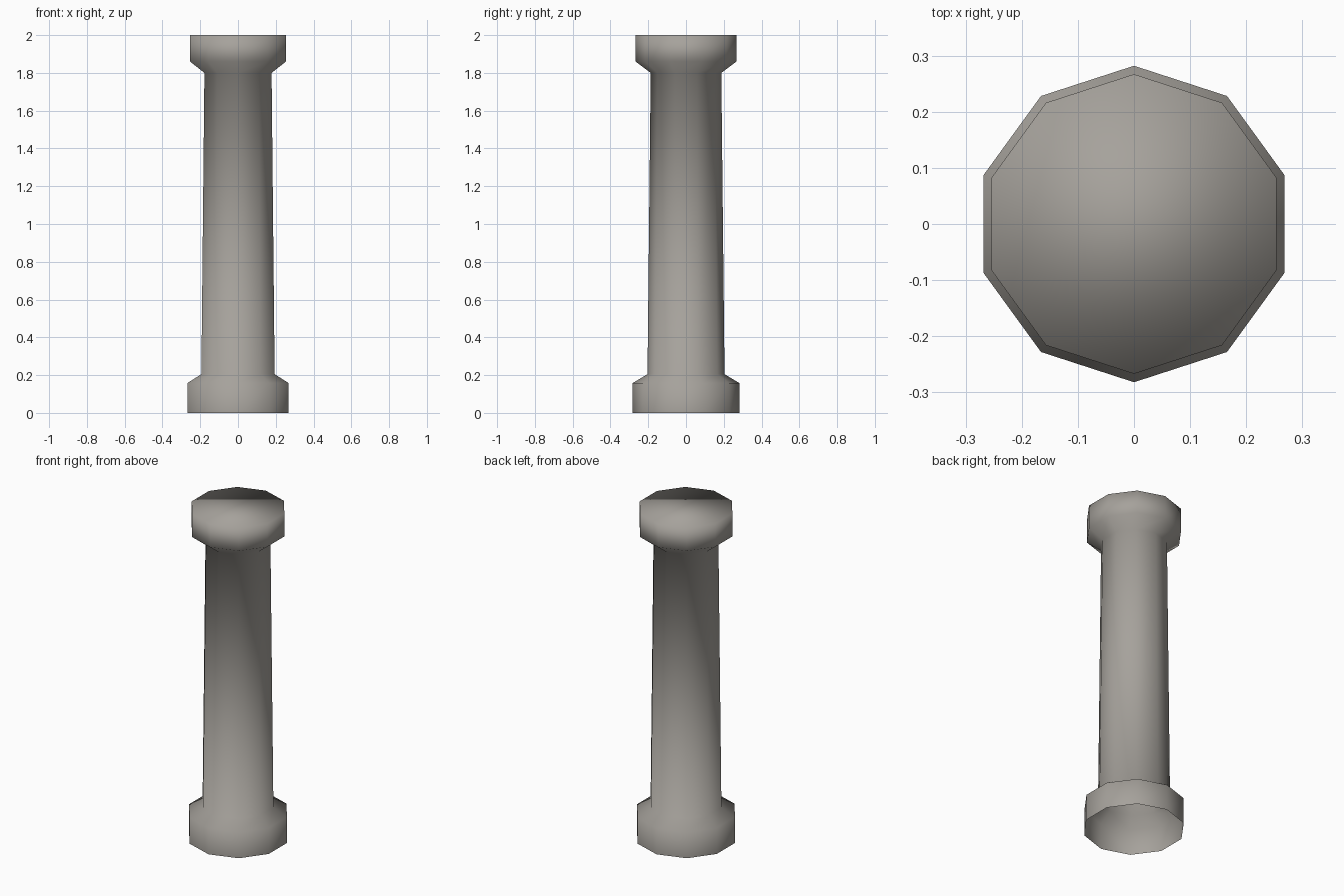
import bpy, bmesh
from math import pi, sin, cos

cube = bpy.data.objects.get("Cube")
if cube:
    bpy.data.objects.remove(cube, do_unlink=True)

SIDES = 10
# Radius and height: base, tapered shaft, flared capital
PROFILE = [(0.282, 0.0), (0.282, 0.158), (0.204, 0.205),
           (0.187, 1.80), (0.267, 1.86), (0.267, 2.0)]

stone = bpy.data.materials.new("grey stone")
stone.use_nodes = True
colour = (0.38, 0.36, 0.33, 1.0)
stone.diffuse_color = colour
stone.node_tree.nodes["Principled BSDF"].inputs["Base Color"].default_value = colour


def ring(bm, radius, z):
    """Polygon ring with a corner pointing to the back."""
    angles = [pi / 2 + 2 * pi * i / SIDES for i in range(SIDES)]
    return [bm.verts.new((radius * cos(a), radius * sin(a), z)) for a in angles]


# Column turned from the profile, closed on top and open underneath
bm = bmesh.new()
rings = [ring(bm, r, z) for r, z in PROFILE]
for low, high in zip(rings, rings[1:]):
    for i in range(SIDES):
        j = (i + 1) % SIDES
        bm.faces.new((low[i], low[j], high[j], high[i]))
bm.faces.new(rings[-1])
for face in bm.faces:
    face.smooth = True

mesh = bpy.data.meshes.new("column")
bm.to_mesh(mesh)
bm.free()
mesh.materials.append(stone)
column = bpy.data.objects.new("column", mesh)
bpy.context.collection.objects.link(column)
